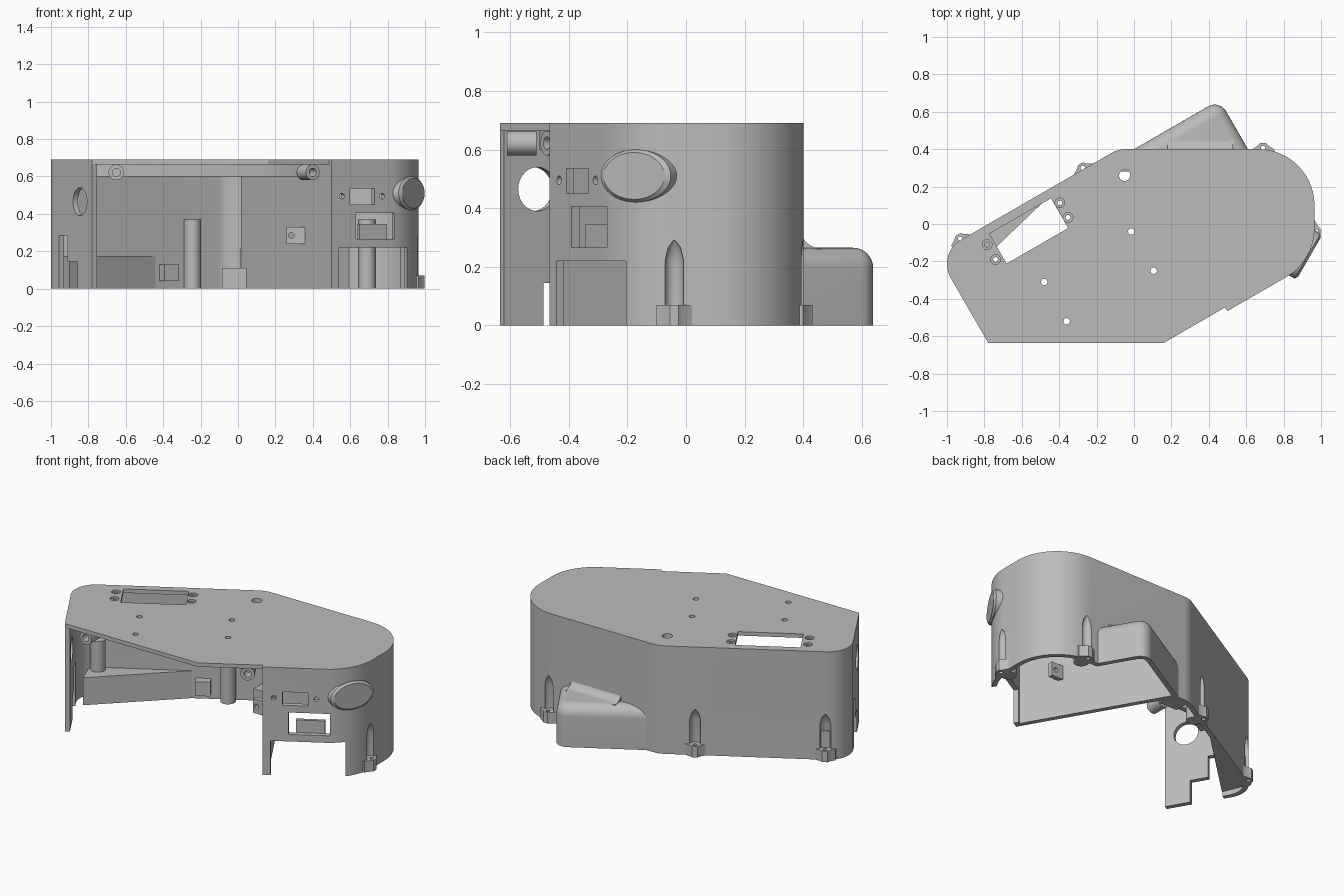
import bpy, bmesh, math
from math import radians, sin, cos, pi
from mathutils import Matrix, Vector

if "Cube" in bpy.data.objects:
    bpy.data.objects.remove(bpy.data.objects["Cube"])

grey = bpy.data.materials.new("warm_grey_plastic")
grey.use_nodes = True
grey.diffuse_color = (0.5, 0.5, 0.5, 1)
grey.node_tree.nodes["Principled BSDF"].inputs["Base Color"].default_value = (0.5, 0.5, 0.5, 1)

H, LID, T = 0.69, 0.025, 0.03
parts = []


def fillet(corners, steps=14):
    """Round the corners (x, y, radius) of an open path."""
    out = []
    for i, (x, y, r) in enumerate(corners):
        p = Vector((x, y))
        if r == 0:
            out.append(p)
            continue
        a = (Vector(corners[i - 1][:2]) - p).normalized()
        b = (Vector(corners[i + 1][:2]) - p).normalized()
        half = a.angle(b) / 2
        c = p + (a + b).normalized() * r / sin(half)
        v0, v1 = p + a * r / math.tan(half) - c, p + b * r / math.tan(half) - c
        sweep = v0.angle(v1)
        for k in range(steps + 1):
            f = k / steps
            out.append(c + (v0 * sin((1 - f) * sweep) + v1 * sin(f * sweep)) / sin(sweep))
    return out


def inset(path, d):
    """Offset an open clockwise path inward."""
    out = []
    for i, p in enumerate(path):
        dirs = []
        if i > 0:
            dirs.append((p - path[i - 1]).normalized())
        if i < len(path) - 1:
            dirs.append((path[i + 1] - p).normalized())
        ns = [Vector((v.y, -v.x)) for v in dirs]
        n = sum(ns, Vector((0, 0))).normalized()
        out.append(p + n * d / n.dot(ns[0]))
    return out


def loft(name, layers, matrix=Matrix()):
    """Skin a stack of (outline, height) layers and cap both ends."""
    bm = bmesh.new()
    rings = [[bm.verts.new((p[0], p[1], z)) for p in poly] for poly, z in layers]
    bm.faces.new(rings[0])
    bm.faces.new(rings[-1])
    n = len(rings[0])
    for lo, hi in zip(rings, rings[1:]):
        for i in range(n):
            bm.faces.new((lo[i], lo[(i + 1) % n], hi[(i + 1) % n], hi[i]))
    bm.transform(matrix)
    bmesh.ops.recalc_face_normals(bm, faces=bm.faces)
    mesh = bpy.data.meshes.new(name)
    bm.to_mesh(mesh)
    bm.free()
    mesh.materials.append(grey)
    ob = bpy.data.objects.new(name, mesh)
    bpy.context.scene.collection.objects.link(ob)
    parts.append(ob)
    return ob


def prism(name, poly, z0, z1, matrix=Matrix()):
    return loft(name, [(poly, z0), (poly, z1)], matrix)


def oval(rx, ry=None, n=28):
    ry = ry or rx
    return [(rx * cos(2 * pi * k / n), ry * sin(2 * pi * k / n)) for k in range(n)]


def rect(x0, x1, y0, y1):
    return [(x0, y0), (x1, y0), (x1, y1), (x0, y1)]


def stand(x, y, angle, z=0):
    """Frame whose -y axis points outward."""
    return Matrix.Translation((x, y, z)) @ Matrix.Rotation(radians(angle), 4, 'Z')


def face_on(x, y, angle, z=0):
    """Frame on a wall: x along it, y up, z outward."""
    return stand(x, y, angle, z) @ Matrix.Rotation(pi / 2, 4, 'X')


def cut(targets, cutter):
    parts.remove(cutter)
    for ob in targets:
        mod = ob.modifiers.new("cut", 'BOOLEAN')
        mod.operation, mod.solver, mod.object = 'DIFFERENCE', 'EXACT', cutter
        dg = bpy.context.evaluated_depsgraph_get()
        mesh = bpy.data.meshes.new_from_object(ob.evaluated_get(dg))
        ob.modifiers.clear()
        ob.data = mesh
    bpy.data.objects.remove(cutter)


# Outer walls and lid
path = fillet([(-0.78, -0.635, 0), (-1.0545, -0.159, 0.149), (-0.085, 0.4, 0.15),
               (0.965, 0.4, 0.3), (0.965, -0.197, 0.3), (0.5, -0.465, 0)])
walls = prism("outer_wall", path + inset(path, T)[::-1], 0, H - LID)
lid = prism("top_plate", path + [Vector((0.487, -0.446)), Vector((0.16, -0.635))], H - LID, H)

# Inner partition across the open front
prism("partition_wall", rect(0, T, 0, 0.97), 0, H - LID, stand(0.5, -0.465, 30) @ Matrix.Translation((-T * 0, 0.003, 0)))

# Rear bulge with rounded top edge, hollow underneath
hump = fillet([(-0.36, 0.192, 0), (0.457, 0.664, 0.07), (0.725, 0.2, 0)])
R, top = 0.068, 0.265
layers = [(hump, 0)]
for k in range(9):
    a = k * pi / 16
    layers.append((inset(hump, R * (1 - cos(a))), top - R + R * sin(a)))
bulge = loft("rear_bulge", layers)
cut([bulge], prism("trim", rect(-1, 1, -0.5, 0.385), -1, 1))
wing = [Vector((-0.6, 0.102)), Vector((-0.085, 0.4)), Vector((-0.085, 0.3))]
cut([walls, bulge], prism("hollow", inset(hump, T), -0.1, 0.22))
arc = [(0.39 + 0.07 * (1 - sin(k * pi / 16)), top - 0.002 + 0.07 * (1 - cos(k * pi / 16))) for k in range(9)]
flare = [(0.385, top - 0.02), (0.46, top - 0.02)] + arc + [(0.385, arc[-1][1])]
along_x = Matrix(((0, 0, 1, 0), (1, 0, 0, 0), (0, 1, 0, 0), (0, 0, 0, 1)))
prism("bulge_fillet", flare, 0.18, 0.53, along_x)

# Screw tabs with a groove above and a column inside
tab = [(-0.06, 0.015), (-0.06, 0), (-0.03, -0.018), (-0.015, -0.033), (0.015, -0.033),
       (0.03, -0.018), (0.06, 0), (0.06, 0.015)]
for x, y, angle in [(-0.925, -0.085, 210), (-0.27, 0.293, 210), (0.69, 0.399, 180), (0.965, -0.04, 90)]:
    m = stand(x, y, angle)
    column = prism("screw_column", oval(0.045), 0, 0.37, m @ Matrix.Translation((0, 0.052, 0)))
    ear = prism("screw_tab", tab, 0, 0.07, m)
    cut([walls, column], loft("groove", [(oval(0.032), 0.07), (oval(0.032), 0.22),
                                         (oval(0.022), 0.265), (oval(0.004), 0.29)], m))
    cut([ear, walls], prism("drill", oval(0.012), -0.1, 0.072, m @ Matrix.Translation((0, -0.008, 0))))

# Left wall: round port and stepped lower cutout
left = face_on(-0.78, -0.635, -60)
for poly in ([(x - 0.13, y + 0.465) for x, y in oval(0.075)],
             rect(-0.354, -0.155, -0.1, 0.145), rect(-0.354, -0.265, -0.1, 0.285)):
    cut([walls], prism("port", poly, -0.1, 0.1, left))

# Front right wall: connector windows, screw holes, lower cutout
front = face_on(0.5, -0.465, 30)
for poly in (rect(0.115, 0.265, 0.45, 0.535), rect(0.15, 0.39, 0.265, 0.405), rect(0.046, 0.48, -0.1, 0.22),
             [(x + 0.064, y + 0.495) for x, y in oval(0.015)],
             [(x + 0.312, y + 0.495) for x, y in oval(0.015)]):
    cut([walls], prism("window", poly, -0.14, 0.1, front))
prism("connector_tab", rect(0.19, 0.36, 0.25, 0.345), -0.05, -0.03, front)

# Oval boss on the rounded end
loft("oval_boss", [(oval(0.14, 0.092, 40), -0.04), (oval(0.138, 0.09, 40), 0.003),
                   (oval(0.12, 0.08, 40), 0.015)], face_on(0.925, -0.17, 60, 0.51))

# Lid openings
cut([lid], prism("slot", rect(-0.19, 0.19, -0.092, 0.092), 0, 1, stand(-0.5625, -0.037, 30)))
for x, y, r in [(-0.05, 0.26, 0.03), (-0.015, -0.04, 0.017), (0.105, -0.25, 0.017),
                (-0.48, -0.31, 0.017), (-0.36, -0.52, 0.017)]:
    cut([lid], prism("hole", oval(r), 0, 1, stand(x, y, 0)))
for x, y in [(-0.397, 0.113), (-0.353, 0.035), (-0.785, -0.11), (-0.74, -0.19)]:
    m = stand(x, y, 0)
    cut([lid], prism("counterbore", oval(0.026), H - 0.012, 1, m))
    cut([lid], prism("hole", oval(0.013), 0, 1, m))

# Hollow front screw bosses under the lid
for x, y, angle in [(-0.65, -0.61, 0), (0.4, -0.475, 30)]:
    m = face_on(x, y, angle, 0.622)
    boss = prism("front_boss", oval(0.042), -0.1, 0, m)
    cut([boss], prism("drill", oval(0.022), -0.07, 0.1, m))

# Stiffening rib under the lid, set back from the front edge
rib = [Vector((0.36, -0.35)), Vector((0.1, -0.5)), Vector((-0.82, -0.5))]
prism("lid_rib", rib + inset(rib, T)[::-1], 0.6, H - LID)

# Inner wedge, blocks and bracket
prism("inner_wedge", [(-0.42, 0.18), (-0.96, -0.125), (-0.9, -0.28)], 0, 0.175)
prism("small_block", rect(-0.045, 0.045, -0.03, 0.05), 0.04, 0.13, stand(-0.37, 0.175, 30))
prism("corner_block", rect(-0.065, 0.065, -0.05, 0.05), 0, 0.11, stand(-0.02, 0.33, 0))
m = face_on(0.36, -0.22, 0)
bracket = prism("bracket_plate", rect(-0.1, 0.1, 0.24, 0.33), -0.03, 0, m)
for x in (-0.075, 0.07):
    cut([bracket], prism("drill", [(x + u, 0.285 + v) for u, v in oval(0.015)], -0.1, 0.1, m))

# Smooth curved faces, keep hard edges
bpy.ops.object.select_all(action='DESELECT')
for ob in parts:
    ob.select_set(True)
bpy.context.view_layer.objects.active = parts[0]
bpy.ops.object.shade_smooth_by_angle(angle=radians(30))
